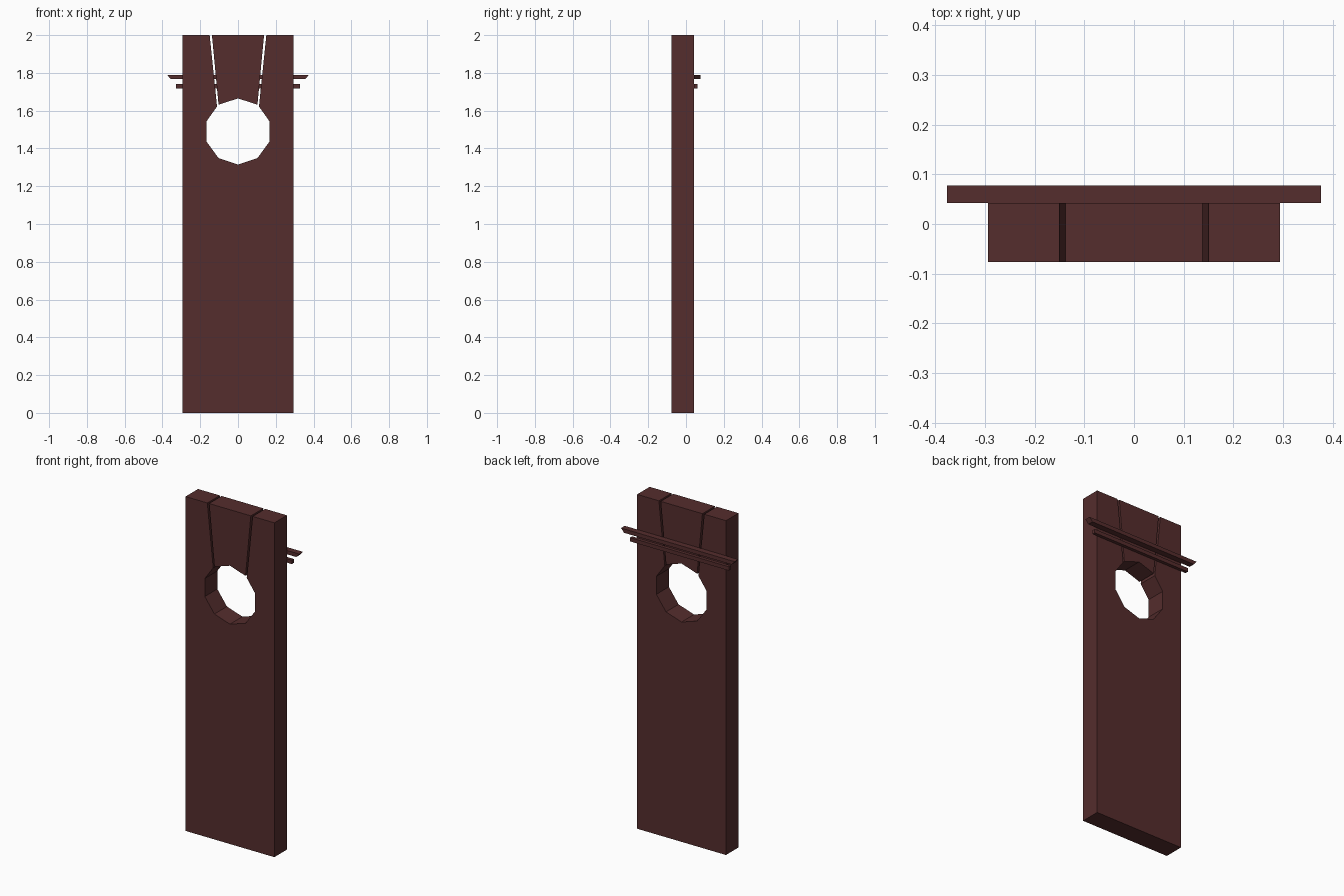
import bpy, bmesh, math

if "Cube" in bpy.data.objects:
    bpy.data.objects.remove(bpy.data.objects["Cube"])

# Single dark brown colour
brown = bpy.data.materials.new("dark_red_brown")
brown.diffuse_color = (0.090, 0.026, 0.026, 1)
brown.use_nodes = True
brown.node_tree.nodes["Principled BSDF"].inputs["Base Color"].default_value = brown.diffuse_color


def prism(name, outline, y0, y1):
    """Extrude an x/z outline from y0 to y1."""
    bm = bmesh.new()
    face = bm.faces.new([bm.verts.new((x, y0, z)) for x, z in outline])
    ext = bmesh.ops.extrude_face_region(bm, geom=[face])
    for v in ext["geom"]:
        if isinstance(v, bmesh.types.BMVert):
            v.co.y = y1
    bmesh.ops.recalc_face_normals(bm, faces=bm.faces)
    # split the concave caps into clean triangles
    bmesh.ops.triangulate(bm, faces=[f for f in bm.faces if len(f.verts) > 4])
    mesh = bpy.data.meshes.new(name)
    bm.to_mesh(mesh)
    bm.free()
    mesh.materials.append(brown)
    obj = bpy.data.objects.new(name, mesh)
    bpy.context.collection.objects.link(obj)
    return obj


def mirrored(right):
    """Close a right-half outline with its mirror image across x = 0."""
    return right + [(-x, z) for x, z in reversed(right) if x > 1e-6]


FRONT, BACK, HALF, TOP = -0.076, 0.042, 0.294, 2.0
R, CZ = 0.175, 1.49


def ring(deg):
    a = math.radians(deg)
    return (R * math.cos(a), CZ + R * math.sin(a))


# Main board: outer frame wrapping the ten-sided hole, open between the slits
board = [(HALF, 0), (HALF, TOP), (0.15, TOP), (0.111, 1.622)]
board += [ring(d) for d in (18, -18, -54)] + [(0, CZ - R)]
inner_left = [(-x, z) for x, z in reversed(board[:-1])]
prism("door_board", board + inner_left, FRONT, BACK)

# Hanging tab: wedge between the two slits, above the hole
prism("centre_wedge", mirrored([(0, CZ + R), ring(54), (0.138, TOP)]), FRONT, BACK)

# Two rails across the back, the upper one with slanted ends
prism("upper_rail", mirrored([(0.356, 1.767), (0.376, 1.790)]), BACK, 0.077)
prism("lower_rail", mirrored([(0.327, 1.717), (0.327, 1.740)]), BACK, 0.061)
